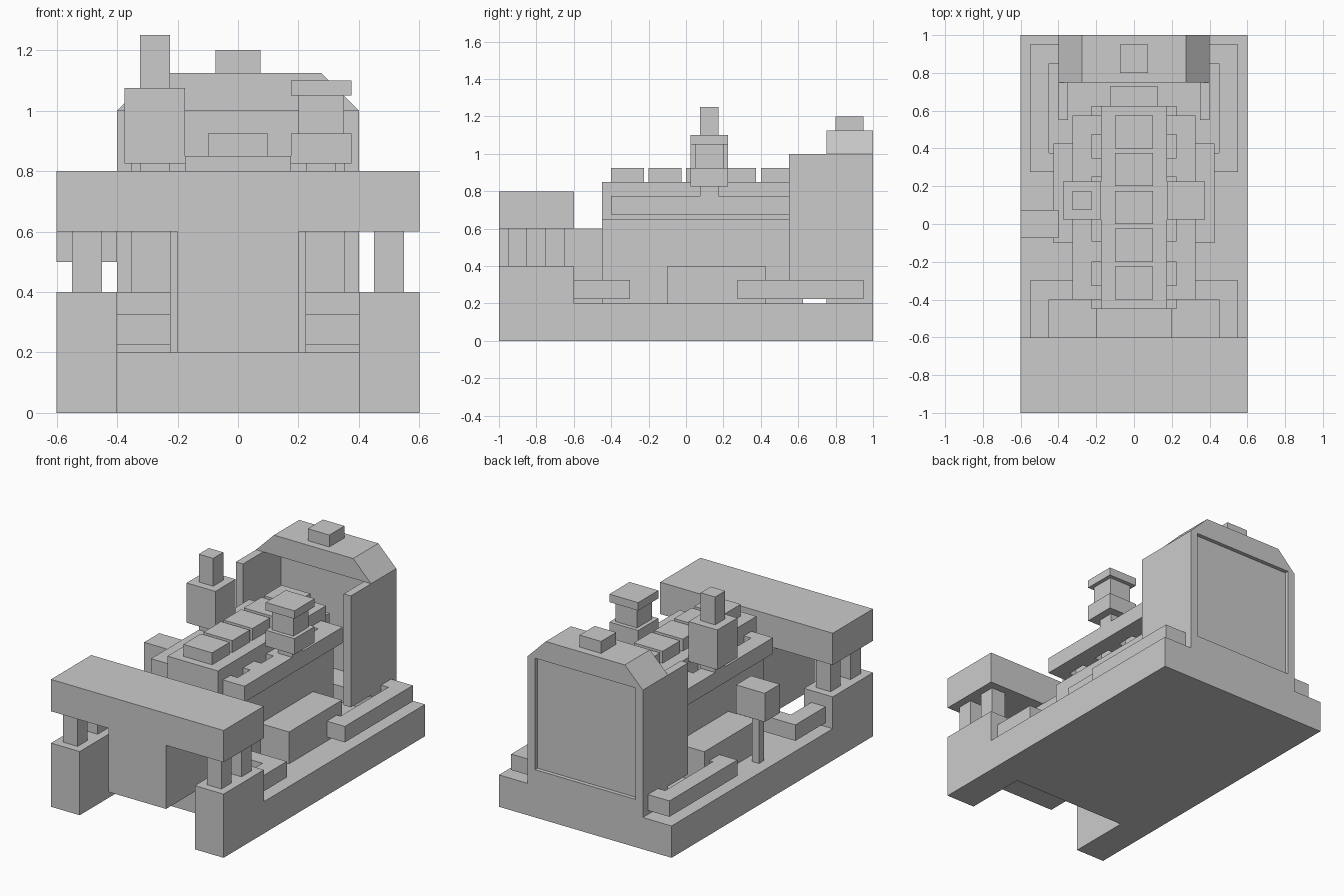
import bpy, bmesh

if "Cube" in bpy.data.objects:
    bpy.data.objects.remove(bpy.data.objects["Cube"])


def prism(name, pts, lo, hi, axis="z"):
    """Extrude a 2D outline: (x, y) along z, or (x, z) along y."""
    bm = bmesh.new()
    place = (lambda p, d: (p[0], p[1], d)) if axis == "z" else (lambda p, d: (p[0], d, p[1]))
    face = bm.faces.new([bm.verts.new(place(p, lo)) for p in pts])
    ext = bmesh.ops.extrude_face_region(bm, geom=[face])["geom"]
    offset = (0, 0, hi - lo) if axis == "z" else (0, hi - lo, 0)
    bmesh.ops.translate(bm, vec=offset, verts=[v for v in ext if isinstance(v, bmesh.types.BMVert)])
    bmesh.ops.recalc_face_normals(bm, faces=bm.faces)
    mesh = bpy.data.meshes.new(name)
    bm.to_mesh(mesh)
    bm.free()
    obj = bpy.data.objects.new(name, mesh)
    bpy.context.collection.objects.link(obj)
    return obj


def box(name, x0, x1, y0, y1, z0, z1):
    return prism(name, [(x0, y0), (x1, y0), (x1, y1), (x0, y1)], z0, z1)


# Base slab and front column
box("base", -.6, .6, -.6, 1, 0, .2)
box("front_column", -.2, .2, -1, -.45, .2, .6)
box("front_beam", -.6, .6, -1, -.6, .6, .8)

# Engine
box("engine_block", -.225, .225, -.45, .625, .2, .65)
box("engine_head", -.175, .175, -.45, .625, .65, .85)
for i in range(5):
    y = -.4 + .2 * i
    box(f"valve_cover_{i + 1}", -.1, .1, y, y + .175, .85, .925)
box("fan_hub", -.125, .125, .625, .73, .4, .75)

# Radiator housing: hollow frame, core, hood and cap
prism("radiator_hood", [(-.4, 1), (.4, 1), (.275, 1.125), (-.275, 1.125)], .75, 1, "y")
box("radiator_sill", -.4, .4, .75, 1, .2, .3)
box("radiator_core", -.35, .35, .925, .975, .3, 1)
box("radiator_cap", -.075, .075, .8, .95, 1.125, 1.2)

# Parts repeated on both sides
gaps = [(-.325, -.2), (-.09, .03), (.13, .25), (.35, .475)]
comb = [(.175, -.4), (.325, -.4), (.325, .575), (.175, .575)]
for a, b in reversed(gaps):
    comb += [(.175, b), (.225, b), (.225, a), (.175, a)]
front_pipe = [(.45, -.6), (.55, -.6), (.55, -.3), (.225, -.3), (.225, -.4), (.45, -.4)]
rear_pipe = [(.425, .275), (.55, .275), (.55, .95), (.4, .95),
             (.4, .85), (.45, .85), (.45, .375), (.425, .375)]
for s, side in ((-1, "left"), (1, "right")):
    def flip(pts):
        return [(s * x, y) for x, y in pts]

    def sbox(name, x0, x1, *rest):
        box(f"{side}_{name}", *sorted((s * x0, s * x1)), *rest)

    sbox("front_leg", .4, .6, -1, -.6, 0, .4)
    sbox("front_post", .45, .55, -.95, -.85, .4, .6)
    sbox("rear_post", .45, .55, -.75, -.65, .4, .6)
    sbox("side_box", .225, .425, -.1, .425, .2, .4)
    sbox("radiator_wing", .35, .4, .55, .75, .3, 1)
    sbox("radiator_side", .35, .4, .75, 1, .3, 1)
    sbox("manifold_stem", .225, .325, .075, .175, .775, .825)
    prism(f"{side}_manifold", flip(comb), .675, .775)
    prism(f"{side}_front_pipe", flip(front_pipe), .225, .325)
    prism(f"{side}_rear_pipe", flip(rear_pipe), .225, .325)

# Exhaust on the left
box("exhaust_box", -.375, -.175, .025, .225, .825, 1.075)
box("exhaust_stack", -.325, -.225, .075, .175, 1.075, 1.25)

# Air filter on the right
box("filter_base", .175, .375, .025, .225, .825, .925)
box("filter_neck", .2, .35, .05, .2, .925, 1.05)
box("filter_lid", .175, .375, .025, .225, 1.05, 1.1)

# Control box on a thin post
box("control_post", -.525, -.475, -.025, .025, .2, .5)
box("control_box", -.6, -.4, -.075, .075, .5, .68)
